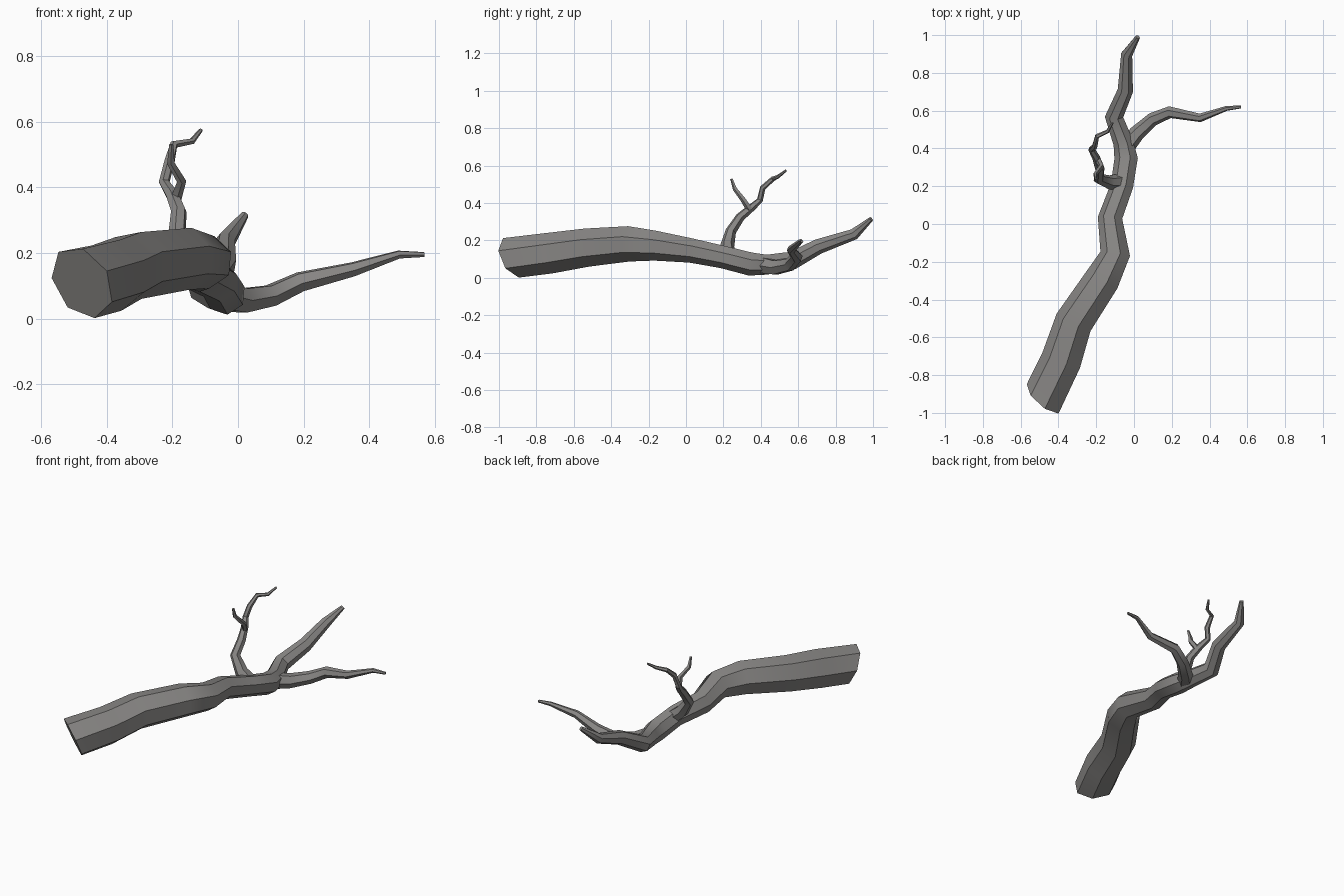
import bpy, bmesh, math
from mathutils import Vector

if "Cube" in bpy.data.objects:
    bpy.data.objects.remove(bpy.data.objects["Cube"])

bark = bpy.data.materials.new("grey bark")
bark.diffuse_color = (0.25, 0.243, 0.236, 1)
bark.use_nodes = True
bark.node_tree.nodes["Principled BSDF"].inputs["Base Color"].default_value = bark.diffuse_color


def limb(name, path, sides, phase=0.0, start_dir=None):
    """Tapered faceted tube through (x, y, z, radius) points, capped at both ends."""
    pts = [Vector(p[:3]) for p in path]
    n = len(pts)
    bm = bmesh.new()
    rings, prev, u = [], None, None
    for i, c in enumerate(pts):
        a = (pts[i] - pts[i - 1]).normalized() if i > 0 else Vector()
        b = (pts[i + 1] - pts[i]).normalized() if i < n - 1 else Vector()
        t = (a + b).normalized()
        if i == 0 and start_dir:
            t = Vector(start_dir).normalized()
        if u is None:
            u = t.cross(Vector((0, 0, 1))).normalized()
        else:
            u = prev.rotation_difference(t) @ u
        v = u.cross(t)
        prev = t
        ring = []
        for k in range(sides):
            ang = phase + 2 * math.pi * k / sides
            ring.append(bm.verts.new(c + path[i][3] * (u * math.cos(ang) + v * math.sin(ang))))
        rings.append(ring)
    for r0, r1 in zip(rings, rings[1:]):
        for k in range(sides):
            j = (k + 1) % sides
            bm.faces.new((r0[k], r0[j], r1[j], r1[k]))
    bm.faces.new(rings[0])
    bm.faces.new(rings[-1])
    bmesh.ops.recalc_face_normals(bm, faces=bm.faces)
    me = bpy.data.meshes.new(name)
    bm.to_mesh(me)
    bm.free()
    me.materials.append(bark)
    ob = bpy.data.objects.new(name, me)
    bpy.context.collection.objects.link(ob)
    bpy.ops.object.select_all(action='DESELECT')
    ob.select_set(True)
    bpy.context.view_layer.objects.active = ob
    bpy.ops.object.shade_smooth_by_angle(angle=math.radians(40))
    return ob


# Main log, cut obliquely at the thick end
limb("main_log", [
    (-.475, -.92, .11, .118), (-.38, -.72, .133, .112), (-.315, -.52, .163, .105),
    (-.165, -.295, .183, .097), (-.097, -.16, .173, .082), (-.125, .03, .147, .067),
    (-.062, .2, .112, .062), (-.04, .345, .075, .064), (-.055, .43, .072, .055),
    (-.105, .57, .095, .05), (-.045, .71, .17, .042), (-.038, .9, .235, .031),
    (.02, .99, .315, .013)], 7, -1.47, (.6, .7, .38))

# Long side branch
limb("side_branch", [
    (-.06, .39, .072, .05), (.015, .48, .055, .042), (.1, .555, .07, .036),
    (.19, .592, .112, .032), (.35, .562, .15, .023), (.49, .612, .195, .013),
    (.567, .62, .195, .008)], 6)

# Upright twig stem continuing into the longer fork
limb("upright_twig", [
    (-.07, .225, .12, .042), (-.13, .22, .17, .038), (-.187, .24, .25, .029),
    (-.18, .29, .325, .025), (-.2, .35, .375, .021), (-.225, .395, .415, .017),
    (-.208, .41, .48, .016), (-.195, .465, .53, .013), (-.14, .49, .54, .01),
    (-.113, .535, .574, .006)], 6)

# Short fork of the twig
limb("short_fork", [
    (-.19, .34, .365, .018), (-.172, .305, .42, .015), (-.205, .262, .475, .012),
    (-.203, .243, .53, .007)], 5)
